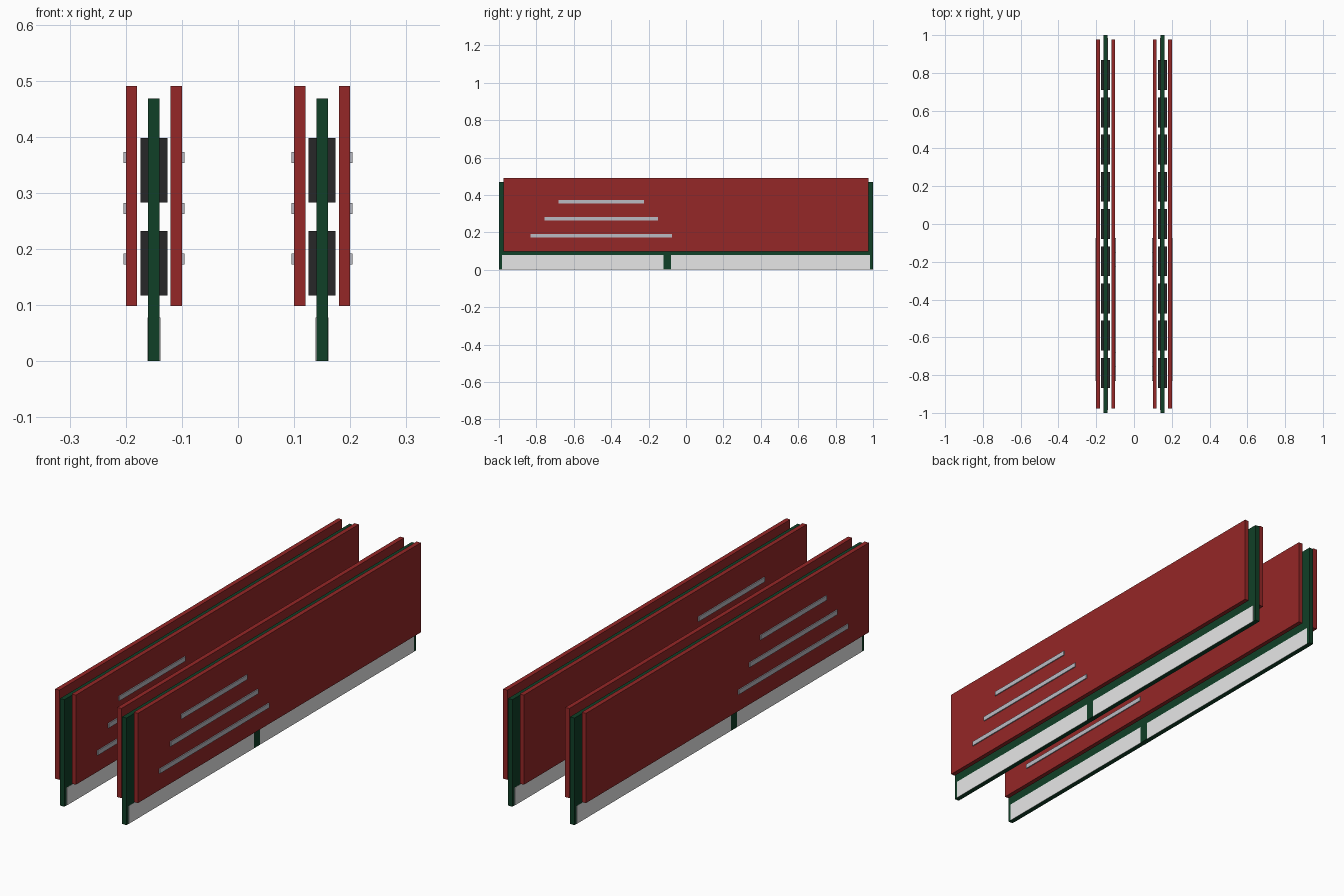
import bpy
import bmesh
from mathutils import Matrix, Vector

cube = bpy.data.objects.get("Cube")
if cube:
    bpy.data.objects.remove(cube, do_unlink=True)


def material(name, r, g, b):
    mat = bpy.data.materials.new(name)
    mat.use_nodes = True
    mat.diffuse_color = (r, g, b, 1)
    mat.node_tree.nodes["Principled BSDF"].inputs["Base Color"].default_value = (r, g, b, 1)
    return mat


RED = material("dark red metal", 0.3, 0.02, 0.02)
GREEN = material("circuit green", 0.005, 0.05, 0.02)
BLACK = material("chip black", 0.02, 0.02, 0.022)
SILVER = material("silver grey", 0.5, 0.5, 0.55)
PALE = material("pale contact grey", 0.8, 0.8, 0.8)


def boxes(name, mat, extents, x_offset):
    """One object made of boxes, each given as (x range, y range, z range)."""
    bm = bmesh.new()
    for ranges in extents:
        low, high = (Vector(c) for c in zip(*ranges))
        place = Matrix.Translation((low + high) / 2) @ Matrix.Diagonal((*(high - low), 1))
        bmesh.ops.create_cube(bm, size=1, matrix=place)
    mesh = bpy.data.meshes.new(name)
    bm.to_mesh(mesh)
    bm.free()
    mesh.materials.append(mat)
    obj = bpy.data.objects.new(name, mesh)
    obj.location.x = x_offset
    bpy.context.collection.objects.link(obj)
    return obj


def both_sides(inner, outer):
    """The x ranges of a layer on either face of the board."""
    return [(inner, outer), (-outer, -inner)]


CHIP_ROWS = [(0.117, 0.232), (0.283, 0.398)]
CHIP_PITCH, CHIP_HALF = 0.197, 0.079
CONTACT_RUNS = [(-0.985, -0.12), (-0.08, 0.985)]
FINS = [(0.182, 0.378), (0.272, 0.303), (0.363, 0.228)]  # height, half length

for side, x in (("left", 0.15), ("right", -0.15)):
    # Circuit board with the raised key between the contact runs
    boxes(f"{side}_board", GREEN, [((-0.0105, 0.0105), (-1, 1), (0, 0.468))], x)
    boxes(f"{side}_key", GREEN,
          [(xs, (-0.12, -0.08), (0, 0.078)) for xs in both_sides(0.0105, 0.0117)], x)

    # Edge contacts
    boxes(f"{side}_contacts", PALE,
          [(xs, ys, (0, 0.078)) for xs in both_sides(0.0105, 0.0115) for ys in CONTACT_RUNS], x)

    # Two rows of memory chips on each face
    boxes(f"{side}_chips", BLACK,
          [(xs, (i * CHIP_PITCH - CHIP_HALF, i * CHIP_PITCH + CHIP_HALF), zs)
           for xs in both_sides(0.0105, 0.024) for zs in CHIP_ROWS for i in range(-4, 5)], x)

    # Heat spreader plates
    boxes(f"{side}_heat_spreaders", RED,
          [(xs, (-0.977, 0.977), (0.098, 0.49)) for xs in both_sides(0.03, 0.05)], x)

    # Raised trim bars, shorter towards the top
    boxes(f"{side}_trim_bars", SILVER,
          [(xs, (-0.453 - half, -0.453 + half), (z - 0.01, z + 0.01))
           for xs in both_sides(0.049, 0.0545) for z, half in FINS], x)
